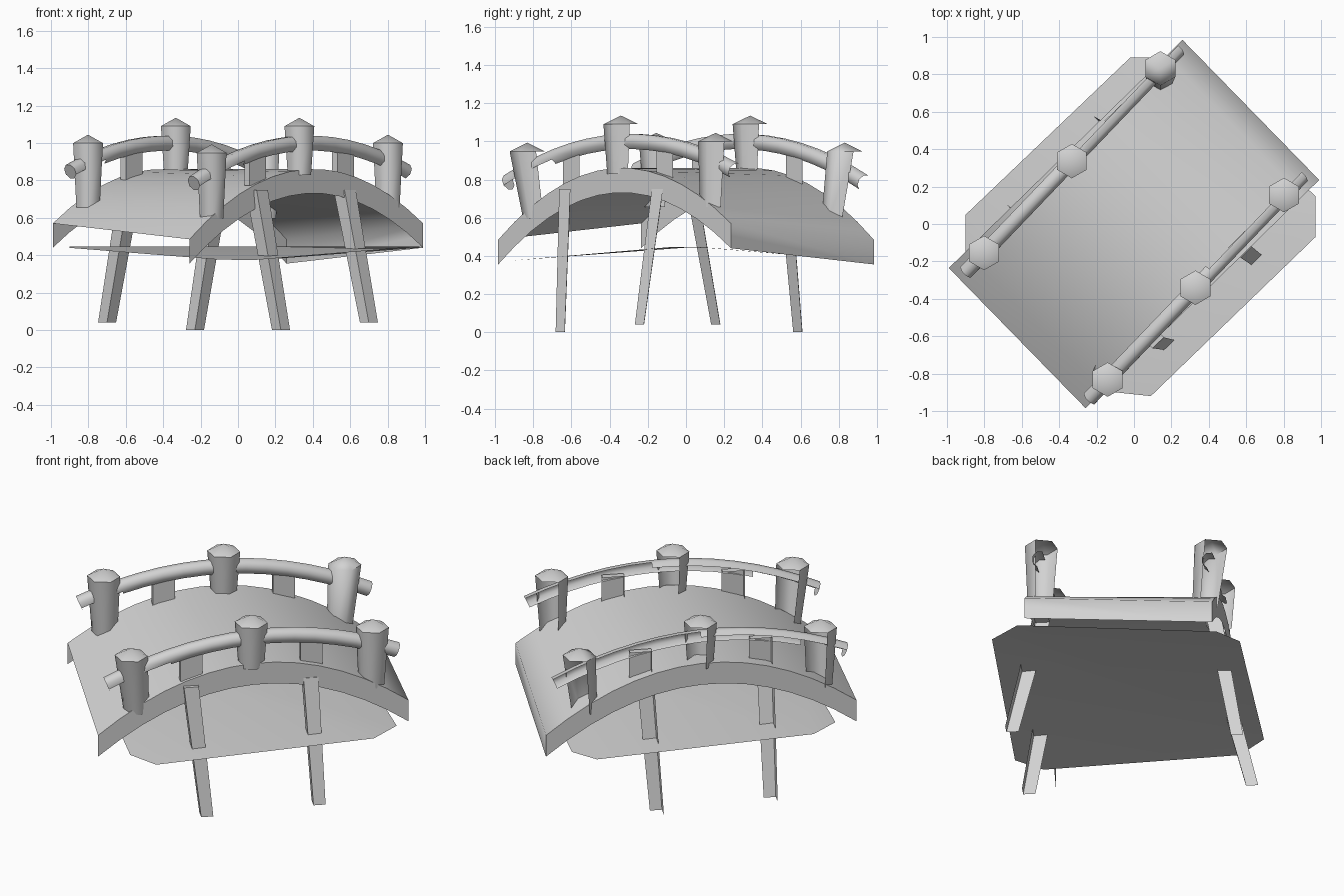
import bpy, bmesh, math
from mathutils import Vector

if "Cube" in bpy.data.objects:
    bpy.data.objects.remove(bpy.data.objects["Cube"])

A = math.radians(44.3)
U = Vector((math.cos(A), math.sin(A), 0))     # along the bridge
V = Vector((-math.sin(A), math.cos(A), 0))    # across the bridge
VIEW = Vector((0, -0.85, 0.53))               # the shell is open on its back

grey = bpy.data.materials.new("pale grey")
grey.diffuse_color = (0.65, 0.65, 0.65, 1)
grey.use_nodes = True
grey.node_tree.nodes["Principled BSDF"].inputs["Base Color"].default_value = grey.diffuse_color


def P(u, v, z):
    return U * u + V * v + Vector((0, 0, z))


def deck_z(u, v):
    return 0.86 - 0.33 * (u / 0.87) ** 2 - 0.093 * u * v


def finish(name, bm, cull=True, angle=50):
    if cull:
        bmesh.ops.recalc_face_normals(bm, faces=bm.faces)
        bm.normal_update()
        back = [f for f in bm.faces if f.normal.dot(VIEW) < -0.06]
        bmesh.ops.delete(bm, geom=back, context='FACES')
    me = bpy.data.meshes.new(name)
    bm.to_mesh(me)
    bm.free()
    ob = bpy.data.objects.new(name, me)
    bpy.context.collection.objects.link(ob)
    me.materials.append(grey)
    bpy.ops.object.select_all(action='DESELECT')
    ob.select_set(True)
    bpy.context.view_layer.objects.active = ob
    bpy.ops.object.shade_smooth_by_angle(angle=math.radians(angle))


def loft(name, rings, angle=50):
    """Skin a list of rings; a ring of one point closes to a tip."""
    bm = bmesh.new()
    rs = [[bm.verts.new(p) for p in r] for r in rings]
    for a, b in zip(rs, rs[1:]):
        n = len(a)
        for i in range(n):
            j = (i + 1) % n
            if len(b) == 1:
                bm.faces.new((a[i], a[j], b[0]))
            else:
                bm.faces.new((a[i], a[j], b[j], b[i]))
    for r in (rs[0], rs[-1]):
        if len(r) > 2:
            bm.faces.new(r)
    finish(name, bm, angle=angle)


# arched deck with side beams and the far end board
bm = bmesh.new()
N, HL, HW, T = 14, 0.873, 0.523, 0.13
rows = []
for i in range(N + 1):
    u = -HL + 2 * HL * i / N
    row = []
    for v, drop in ((-HW, T), (-HW, T / 2), (-HW, 0), (-HW / 2, 0), (0, 0), (HW / 2, 0), (HW, 0), (HW, T)):
        row.append(bm.verts.new(P(u, v, deck_z(u, v) - drop)))
    rows.append(row)
for a, b in zip(rows, rows[1:]):
    for i in range(len(a) - 1):
        bm.faces.new((a[i], b[i], b[i + 1], a[i + 1]))
e = rows[-1]
bm.faces.new((e[0], e[7], e[6], e[5], e[4], e[3], e[2], e[1]))
finish("arched_deck", bm, cull=False, angle=75)

# water sheet folded along its long diagonal
bm = bmesh.new()
front = [(-0.9, -0.16), (-0.1, -0.9), (0.09, -0.92), (0.97, -0.07)]
back = [(0.97, 0.15), (0.15, 0.89), (-0.02, 0.89), (-0.9, 0.05)]


def water_vert(p):
    return bm.verts.new((p[0], p[1], 0.447 - 0.085 * max(abs(p[1]) - 0.07, 0)))


fv = [water_vert(p) for p in front]
bv = [water_vert(p) for p in back]
bm.faces.new(fv + [bv[3]])
bm.faces.new([fv[3]] + bv)
finish("water_sheet", bm, cull=False, angle=10)


def rail_v(side, u):
    return side * 0.473 + 0.035 * u


def rail_z(u, v):
    return 0.998 - 0.18 * (u / 0.82) ** 2 - 0.08 * u * v


for side, label in ((-1, "front"), (1, "back")):
    # curved handrail
    rings = []
    for i in range(15):
        u = -0.82 + 1.64 * i / 14
        v = rail_v(side, u)
        slope = -0.36 * u / 0.82 ** 2
        nrm = Vector((-slope * U.x, -slope * U.y, 1)).normalized()
        c = P(u, v, rail_z(u, v))
        rings.append([c + 0.043 * (V * math.cos(t) + nrm * math.sin(t))
                      for t in [math.radians(22.5 + 45 * k) for k in range(8)]])
    loft(label + "_handrail", rings)

    # six-sided posts with pointed caps
    for u in (-0.682, -0.003, 0.682):
        v = rail_v(side, u)
        top = 1.09 - 0.115 * (u / 0.682) ** 2 - 0.08 * u * v
        c = P(u, v, top)
        base = Vector((c.x, c.y * (0.94 if abs(u) > 0.1 else 1), deck_z(u, v) - 0.03))

        def hexagon(o, r):
            return [o + Vector((r * math.cos(t), r * math.sin(t), 0))
                    for t in [math.radians(30 + 60 * k) for k in range(6)]]

        loft(label + "_post", [hexagon(base, 0.072), hexagon(c, 0.092),
                               [c + Vector((0, 0, 0.045))]], angle=62)

    # short flat balusters under the rail
    for u in (-0.345, 0.335):
        v = rail_v(side, u)
        rings = [[P(u + a * 0.062, v + b * 0.02, z)
                  for a, b in ((-1, -1), (1, -1), (1, 1), (-1, 1))]
                 for z in (deck_z(u, v) - 0.02, rail_z(u, v) - 0.01)]
        loft(label + "_baluster", rings, angle=30)

# splayed legs: foot and top points
for name, foot, top in (
        ("front_left_leg", (0.23, -0.635, 0.0), (0.10, -0.605, 0.75)),
        ("front_right_leg", (0.70, -0.22, 0.04), (0.57, -0.12, 0.75)),
        ("back_left_leg", (-0.70, 0.18, 0.04), (-0.58, 0.06, 0.75)),
        ("back_right_leg", (-0.23, 0.61, 0.0), (-0.11, 0.55, 0.75))):
    rings = []
    for p, s in ((foot, 0.034), (top, 0.042)):
        rings.append([Vector(p) + U * a * s + V * b * s
                      for a, b in ((-1, -1), (1, -1), (1, 1), (-1, 1))])
    loft(name, rings, angle=30)
